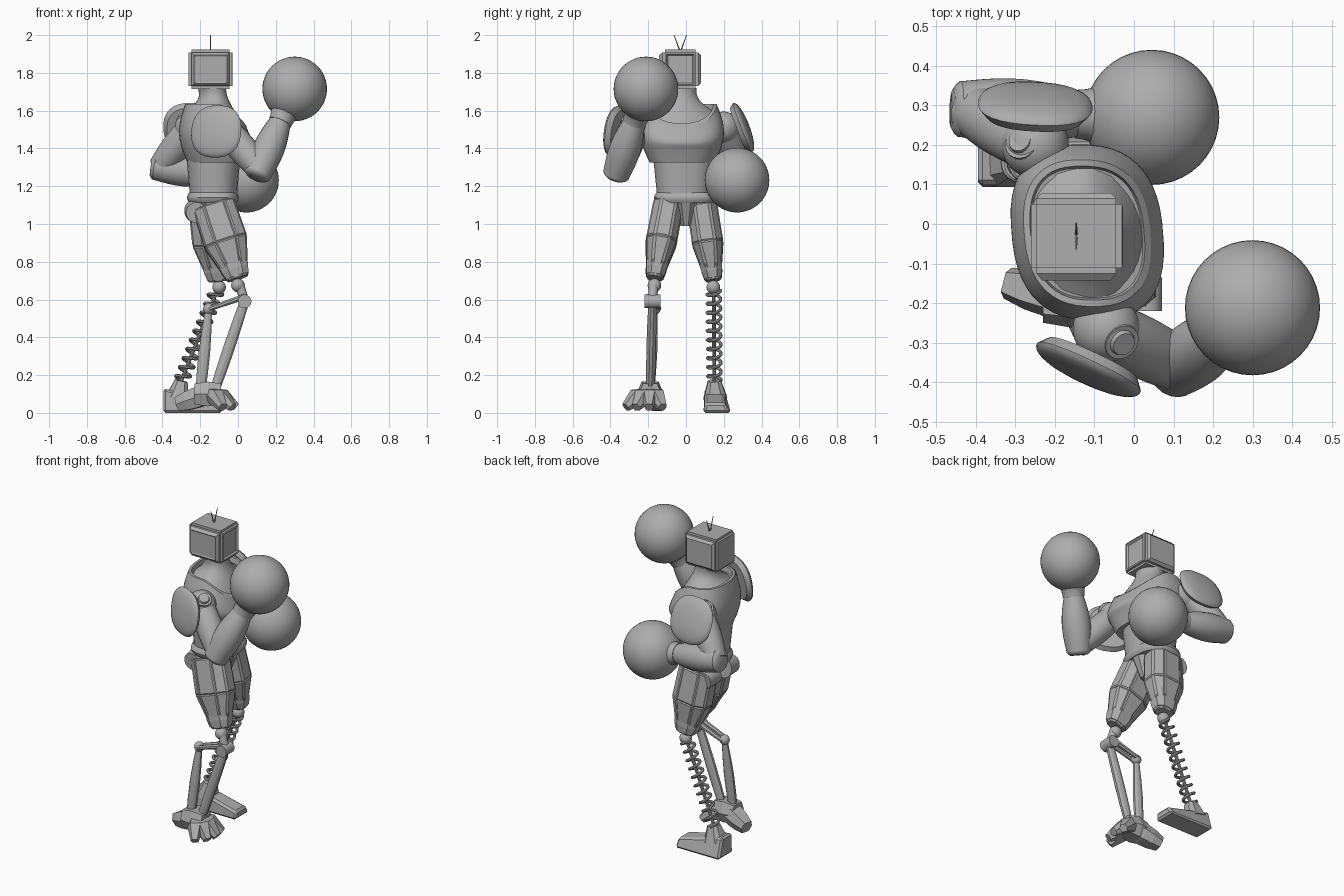
import bpy, bmesh, math
from mathutils import Vector as V

old = bpy.data.objects.get("Cube")
if old:
    bpy.data.objects.remove(old, do_unlink=True)

grey = bpy.data.materials.new("plain_grey")
grey.use_nodes = True
shade = (0.42, 0.42, 0.42, 1)
grey.diffuse_color = shade
grey.node_tree.nodes["Principled BSDF"].inputs["Base Color"].default_value = shade

UP, SIDE, AHEAD = V((0, 0, 1)), V((0, 1, 0)), V((1, 0, 0))


def finish(name, bm, smooth=True):
    bmesh.ops.recalc_face_normals(bm, faces=bm.faces[:])
    mesh = bpy.data.meshes.new(name)
    bm.to_mesh(mesh)
    bm.free()
    mesh.materials.append(grey)
    part = bpy.data.objects.new(name, mesh)
    bpy.context.collection.objects.link(part)
    if smooth:
        bpy.ops.object.select_all(action='DESELECT')
        part.select_set(True)
        bpy.context.view_layer.objects.active = part
        bpy.ops.object.shade_smooth_by_angle(angle=math.radians(35))
    return part


def skin(name, rings, sides=20, power=2, flat=1, axis=None, ref=None, smooth=True,
         panel=0, rim=0):
    """Skin a list of (centre, radius) rings; power squares them off, flat scales their depth."""
    bm = bmesh.new()
    centres = [centre for centre, radius in rings]
    run = (centres[-1] - centres[0]).normalized()
    ref = ref or (AHEAD if abs(run.z) > 0.7 else UP)
    loops = []
    for i, (centre, radius) in enumerate(rings):
        along = axis or centres[min(i + 1, len(rings) - 1)] - centres[max(i - 1, 0)]
        along = along.normalized()
        across = (ref - along * ref.dot(along)).normalized()
        depth = along.cross(across) * flat
        loop = []
        for k in range(sides):
            angle = math.tau * (k + 0.5) / sides
            c, s = (math.copysign(abs(w) ** (2 / power), w)
                    for w in (math.cos(angle), math.sin(angle)))
            loop.append(bm.verts.new(centre + (across * c + depth * s) * radius))
        loops.append(loop)
    walls = [bm.faces.new((a[k], a[k - 1], b[k - 1], b[k]))
             for a, b in zip(loops, loops[1:]) for k in range(sides)]
    bm.faces.new(loops[0])
    cap = bm.faces.new(loops[-1])
    bmesh.ops.recalc_face_normals(bm, faces=bm.faces[:])
    if panel:
        bmesh.ops.inset_individual(bm, faces=walls, thickness=0.01, depth=panel)
    if rim:
        bmesh.ops.inset_individual(bm, faces=[cap], thickness=rim)
        bmesh.ops.inset_individual(bm, faces=[cap], thickness=rim / 3, depth=-rim * 2)
    return finish(name, bm, smooth)


def limb(name, a, b, start, end, bulge=0, steps=1, **style):
    """Taper from a to b, swelling by bulge halfway."""
    a, b = V(a), V(b)
    rings = [(a.lerp(b, i / steps), start + (end - start) * i / steps
              + bulge * math.sin(math.pi * i / steps)) for i in range(steps + 1)]
    return skin(name, rings, **style)


def ball(name, centre, radius):
    bm = bmesh.new()
    bmesh.ops.create_uvsphere(bm, u_segments=40, v_segments=24, radius=radius)
    bmesh.ops.translate(bm, vec=centre, verts=bm.verts)
    finish(name, bm)


def arm(side, shoulder, elbow, glove, joint, lean, plate, facing):
    shoulder, elbow, glove, plate = V(shoulder), V(elbow), V(glove), V(plate)
    ball(side + "_shoulder", shoulder, 0.085)
    joint, lean = V(joint), V(lean).normalized()
    limb(side + "_shoulder_ring", joint - lean * 0.05, joint, 0.05, 0.046)
    limb(side + "_shoulder_bolt", joint, joint + lean * 0.012, 0.034, 0.03)
    limb(side + "_upper_arm", shoulder, elbow, 0.07, 0.066, 0.01, 6)
    # Forearm with a rounded elbow end
    limb(side + "_elbow", elbow.lerp(glove, -0.11), elbow.lerp(glove, -0.05), 0.05, 0.072, 0.008, 3)
    limb(side + "_forearm", elbow.lerp(glove, -0.05), elbow.lerp(glove, 0.62),
         0.072, 0.054, 0.02, 8)
    limb(side + "_cuff", elbow.lerp(glove, 0.58), elbow.lerp(glove, 0.82), 0.062, 0.11, -0.012, 5)
    ball(side + "_glove", glove, 0.171)
    # Domed shoulder plate with a straight rim
    out = V(facing).normalized()
    dome = [(plate - out * 0.025, 0.12)]
    for i in range(6):
        turn = math.radians(15 * i)
        dome.append((plate + out * 0.036 * math.sin(turn), 0.14 * math.cos(turn)))
    skin(side + "_shoulder_plate", dome, sides=28, power=2.4, axis=out, ref=UP, flat=1.04)


# Boxy head with tapered side frames and a sunken screen
bm = bmesh.new()
bmesh.ops.create_cube(bm, size=1)
bmesh.ops.scale(bm, vec=(0.23, 0.19, 0.207), verts=bm.verts)
bmesh.ops.bevel(bm, geom=bm.edges[:], offset=0.014, segments=2, affect='EDGES')
bm.normal_update()
for normal, steps in ((-SIDE, ((0.02, 0.018), (0.01, -0.004))),
                      (SIDE, ((0.02, 0.014),)),
                      (AHEAD, ((0.012, 0.003), (0.012, -0.01)))):
    face = max(bm.faces, key=lambda f: f.normal.dot(normal) * f.calc_area())
    for width, height in steps:
        bmesh.ops.inset_individual(bm, faces=[face], thickness=width, depth=height)
head = V((-0.146, -0.03, 1.819))
bmesh.ops.translate(bm, vec=head, verts=bm.verts)
finish("head", bm, False)
for side, s in (("right", -1), ("left", 1)):
    limb(side + "_antenna", head + UP * 0.09, head + UP * 0.181 + SIDE * s * 0.033,
         0.004, 0.002, sides=6)

# Torso: waist, then chest and flared neck sharing a collar scooped at the front
limb("waist", (-0.13, -0.01, 1.15), (-0.13, -0.01, 1.34), 0.125, 0.142, steps=4,
     sides=32, power=2.4, flat=1.15, axis=UP)
chest = limb("chest", (-0.12, -0.02, 1.325), (-0.12, -0.023, 1.635), 0.148, 0.16, 0.038, 10,
             sides=48, power=2.5, flat=1.16, axis=UP, rim=0.016)
neck = limb("neck", (-0.12, -0.022, 1.6), (-0.14, -0.025, 1.72), 0.15, 0.074, -0.028, 8,
            sides=32, axis=UP, flat=1.1)
for part in (chest, neck):
    for vert in part.data.vertices:
        forward = max(0, (vert.co.x + 0.12) / 0.17)
        drop = min(1, max(0, (vert.co.z - 1.4) / 0.23))
        if part is neck:
            drop = max(0, (1.7 - vert.co.z) / 0.1)
        vert.co.z -= 0.13 * forward ** 1.5 * drop
        vert.co.x -= 0.08 * vert.co.y

# Pelvis
limb("belt", (-0.133, 0, 1.11), (-0.133, 0, 1.168), 0.125, 0.125, 0.013, 4,
     sides=32, power=2.6, flat=1.24, axis=UP)
limb("crotch", (-0.12, 0, 0.99), (-0.13, 0, 1.12), 0.06, 0.125, steps=2,
     sides=12, power=3, flat=0.5, axis=UP, smooth=False)

# Thighs with long raised panels, knee guards, hip discs and knee balls
for side, s, hip, knee in (("right", -1, V((-0.13, -0.095, 1.1)), V((0, -0.167, 0.71))),
                           ("left", 1, V((-0.15, 0.085, 1.1)), V((-0.1, 0.145, 0.7)))):
    armour = dict(sides=8, power=2.6, smooth=False, axis=knee - hip)
    limb(side + "_thigh", hip, knee, 0.115, 0.055, 0.034, 2, flat=0.7, panel=0.005, **armour)
    limb(side + "_knee_guard", hip.lerp(knee, 0.78), hip.lerp(knee, 0.97), 0.082, 0.066,
         0.004, 2, flat=0.75, **armour)
    limb(side + "_hip_disc", (-0.22, s * 0.05, 1.07), (-0.22, s * 0.145, 1.06), 0.065, 0.055)
    ball(side + "_knee_ball", knee - UP * 0.035, 0.036)

# Spring shin of the left leg
top, bottom = V((-0.11, 0.147, 0.65)), V((-0.3, 0.15, 0.17))
fall = (bottom - top).normalized()
turns, steps = 10, 180
coil = []
for i in range(steps + 1):
    angle = math.tau * turns * i / steps
    swing = SIDE * math.cos(angle) + fall.cross(SIDE) * math.sin(angle)
    coil.append((top.lerp(bottom, i / steps) + swing * 0.036, 0.009))
skin("left_spring", coil, sides=8, ref=fall)
limb("left_spring_core", top, bottom, 0.01, 0.01, sides=10)

# Left wedge foot: a block whose upper front edge is pulled down
bm = bmesh.new()
bmesh.ops.create_cube(bm, size=1)
for vert in bm.verts:
    if vert.co.z > 0:
        vert.co.y = vert.co.y * 0.7 - 0.1
        vert.co.z = -0.1 if vert.co.x > 0 else 0.5
bmesh.ops.scale(bm, vec=(0.31, 0.145, 0.13), verts=bm.verts)
bmesh.ops.translate(bm, vec=(-0.24, 0.165, 0.065), verts=bm.verts)
bmesh.ops.bevel(bm, geom=bm.edges[:], offset=0.012, segments=1, affect='EDGES')
finish("left_foot", bm, False)
limb("left_ankle", (-0.32, 0.155, 0.08), bottom, 0.065, 0.036, sides=8, power=3, smooth=False)

# Right shin: two struts joined by a fork
knee, rear = V((0.035, -0.178, 0.59)), V((-0.155, -0.165, 0.55))
ankle = V((-0.16, -0.19, 0.1))
strut = dict(steps=4, sides=10, flat=0.8, smooth=False)
limb("right_knee_link", (0.005, -0.17, 0.69), knee, 0.025, 0.025)
limb("right_knee_axle", knee - SIDE * 0.042, knee + SIDE * 0.042, 0.036, 0.036)
limb("right_front_strut", knee, ankle + AHEAD * 0.03, 0.026, 0.026, 0.006, **strut)
limb("right_rear_strut", rear, ankle - AHEAD * 0.04, 0.018, 0.026, 0.01, **strut)
ball("right_rear_joint", rear, 0.03)
for side, s in (("outer", -1), ("inner", 1)):
    limb(side + "_knee_fork", rear + SIDE * s * 0.02, knee + SIDE * s * 0.02 + UP * 0.025,
         0.013, 0.017, sides=8)

# Right clawed foot: ankle block, heel spur and four fanned toes
claw = dict(sides=6, power=3, smooth=False)
limb("right_ankle", ankle - AHEAD * 0.07, ankle + AHEAD * 0.07, 0.06, 0.06, 0.012, 2, **claw)
limb("right_heel", ankle, (-0.32, -0.15, 0.045), 0.055, 0.04, 0.01, 3, **claw)
for k in range(4):
    angle = math.radians(28 * k - 58)
    reach = AHEAD * math.cos(angle) + SIDE * math.sin(angle)
    knuckle = ankle + reach * 0.085 - UP * 0.015
    tip = ankle + reach * 0.15 - UP * 0.07
    skin(f"right_toe_{k + 1}", [(ankle, 0.035), (knuckle, 0.045), (tip, 0.024)], **claw)

# Right arm raised, left arm pulled back
arm("right", (-0.07, -0.265, 1.51), (0.115, -0.36, 1.29), (0.3, -0.212, 1.715),
    (-0.03, -0.3, 1.57), (0.4, -0.4, 0.8), (-0.115, -0.365, 1.49), (-0.42, -0.9, 0.15))
arm("left", (-0.25, 0.2, 1.51), (-0.41, 0.29, 1.3), (0.045, 0.27, 1.232),
    (-0.285, 0.21, 1.57), (-0.4, 0.3, 0.8), (-0.25, 0.3, 1.51), (0.05, 0.92, 0.35))
